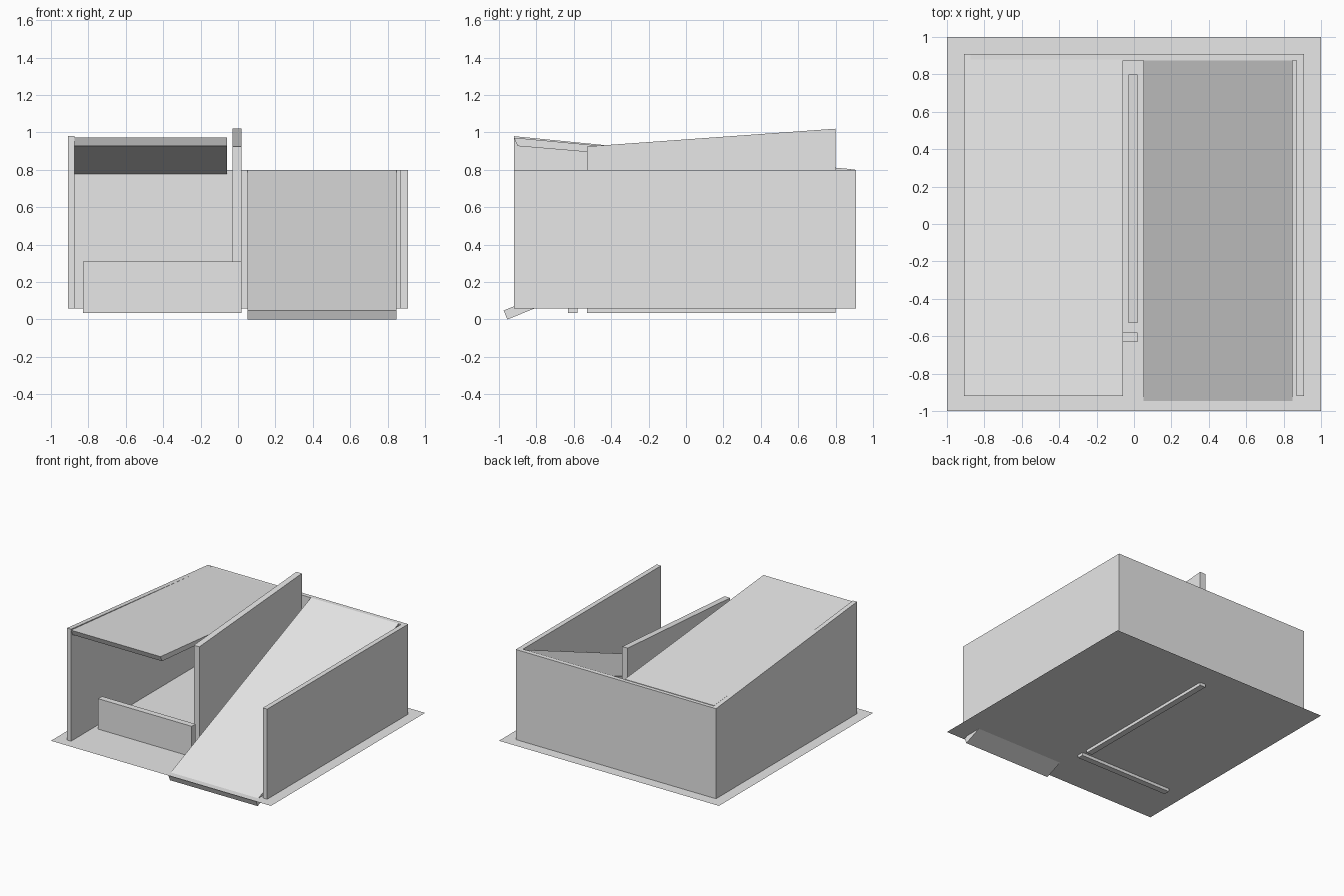
import bpy
import bmesh

if "Cube" in bpy.data.objects:
    bpy.data.objects.remove(bpy.data.objects["Cube"], do_unlink=True)

grey = bpy.data.materials.new("plain grey")
grey.use_nodes = True
colour = (0.8, 0.8, 0.8, 1)
grey.diffuse_color = colour
grey.node_tree.nodes["Principled BSDF"].inputs["Base Color"].default_value = colour


def add_object(name, bm):
    mesh = bpy.data.meshes.new(name)
    bm.to_mesh(mesh)
    bm.free()
    mesh.materials.append(grey)
    obj = bpy.data.objects.new(name, mesh)
    bpy.context.collection.objects.link(obj)
    return obj


def extrude_profile(name, x0, x1, profile):
    """Solid made from a side outline of (y, z) points, running from x0 to x1."""
    bm = bmesh.new()
    face = bm.faces.new([bm.verts.new((x0, y, z)) for y, z in profile])
    result = bmesh.ops.extrude_face_region(bm, geom=[face])
    moved = [v for v in result["geom"] if isinstance(v, bmesh.types.BMVert)]
    bmesh.ops.translate(bm, verts=moved, vec=(x1 - x0, 0, 0))
    bmesh.ops.recalc_face_normals(bm, faces=bm.faces)
    return add_object(name, bm)


def box(name, x0, x1, y0, y1, z0, z1):
    return extrude_profile(name, x0, x1, [(y0, z0), (y1, z0), (y1, z1), (y0, z1)])


FLOOR, WALL_TOP = 0.06, 0.80
FRONT, BACK, INNER_BACK = -0.92, 0.91, 0.875

# Thin ground sheet
bm = bmesh.new()
bmesh.ops.create_grid(bm, x_segments=1, y_segments=1, size=1)
bmesh.ops.translate(bm, verts=bm.verts, vec=(0, 0, FLOOR))
add_object("ground_sheet", bm)

# Outer walls
box("back_wall", -0.91, 0.91, INNER_BACK, BACK, FLOOR, WALL_TOP)
box("ramp_side_wall", 0.87, 0.91, FRONT, BACK, FLOOR, WALL_TOP)
extrude_profile("roof_side_wall", -0.91, -0.873,
                [(FRONT, FLOOR), (BACK, FLOOR), (BACK, WALL_TOP), (FRONT, 0.98)])

# Inner walls, sunk a little through the ground
extrude_profile("divider_wall", -0.03, 0.02,
                [(-0.53, 0.035), (0.80, 0.035), (0.80, 1.02), (-0.53, 0.925)])
box("low_front_wall", -0.83, 0.02, -0.63, -0.58, 0.035, 0.31)

# Sloping roof slab
extrude_profile("roof_slab", -0.873, -0.06,
                [(FRONT, 0.972), (-0.90, 0.927), (0.88, 0.778), (0.88, 0.804)])

# Steep ramp slab
extrude_profile("ramp_slab", 0.05, 0.847,
                [(-0.975, 0.048), (-0.955, 0.0), (0.895, 0.752), (0.875, 0.80)])
